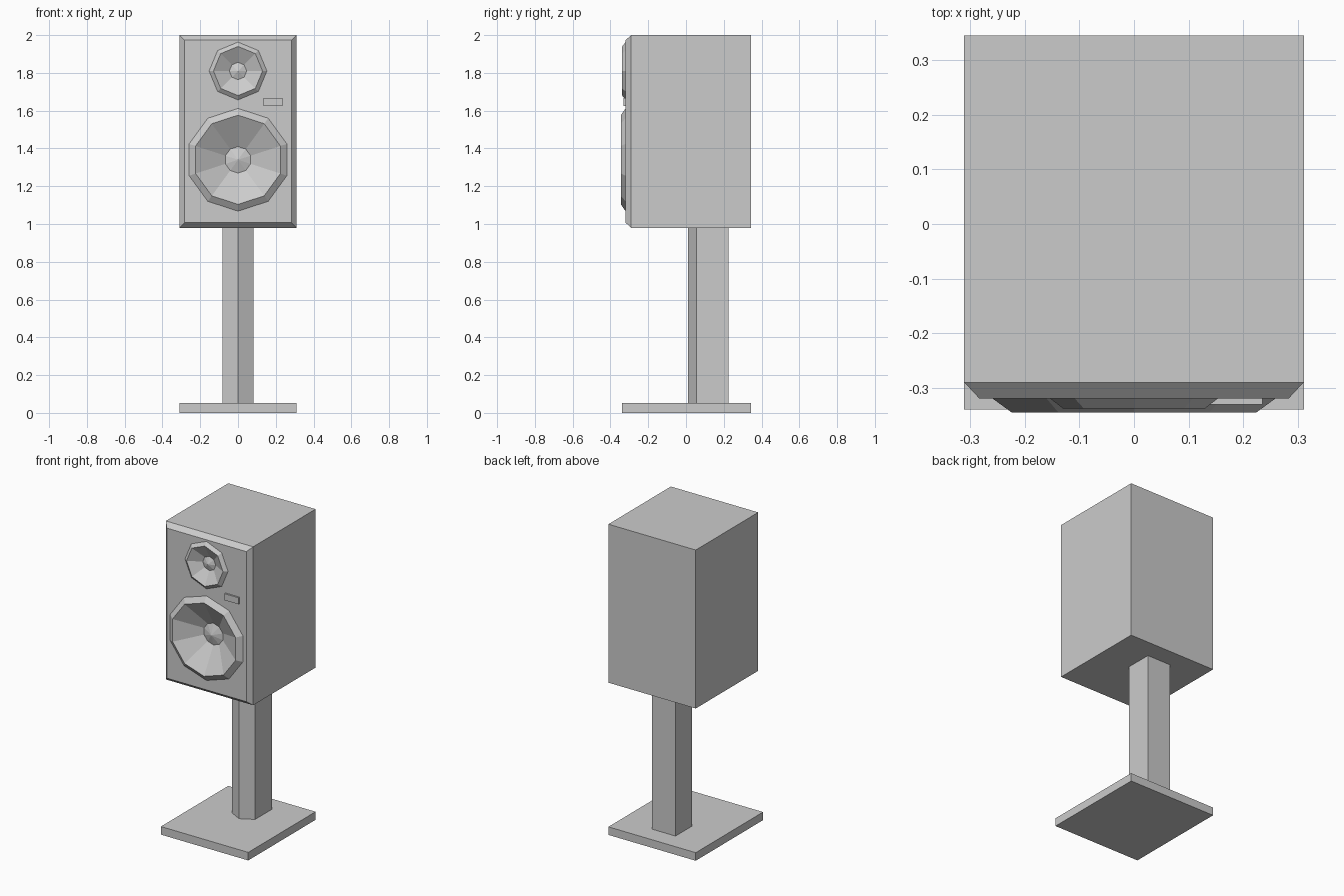
import bpy, bmesh, math

default_cube = bpy.data.objects.get("Cube")
if default_cube:
    bpy.data.objects.remove(default_cube, do_unlink=True)

grey = bpy.data.materials.new("light grey")
grey.use_nodes = True
grey.diffuse_color = (0.6, 0.6, 0.6, 1)
grey.node_tree.nodes["Principled BSDF"].inputs["Base Color"].default_value = (0.6, 0.6, 0.6, 1)


def finish(name, bm):
    bmesh.ops.recalc_face_normals(bm, faces=bm.faces)
    mesh = bpy.data.meshes.new(name)
    bm.to_mesh(mesh)
    bm.free()
    mesh.materials.append(grey)
    obj = bpy.data.objects.new(name, mesh)
    bpy.context.collection.objects.link(obj)
    return obj


def loft(name, rings):
    """Skin a list of equal point rings and cap both ends."""
    bm = bmesh.new()
    loops = [[bm.verts.new(p) for p in ring] for ring in rings]
    for a, b in zip(loops, loops[1:]):
        for i in range(len(a)):
            j = (i + 1) % len(a)
            bm.faces.new((a[i], a[j], b[j], b[i]))
    bm.faces.new(loops[0])
    bm.faces.new(loops[-1])
    return finish(name, bm)


def rectangle(y, x0, x1, z0, z1):
    return [(x0, y, z0), (x1, y, z0), (x1, y, z1), (x0, y, z1)]


def polygon(y, radius, sides, z):
    angles = [math.pi / 2 + math.tau * i / sides for i in range(sides)]
    return [(radius * math.cos(a), y, z + radius * math.sin(a)) for a in angles]


def driver(name, z, sides, profile, tip):
    """Faceted rim and cone facing the front, closed by a pointed dust cap."""
    bm = bmesh.new()
    loops = [[bm.verts.new(p) for p in polygon(y, r, sides, z)] for r, y in profile]
    apex = bm.verts.new((0, tip, z))
    for i in range(sides):
        j = (i + 1) % sides
        for a, b in zip(loops, loops[1:]):
            bm.faces.new((a[i], a[j], b[j], b[i]))
        bm.faces.new((loops[-1][i], loops[-1][j], apex))
    obj = finish(name, bm)
    # An open shell has no inside, so aim its cap toward the front
    if obj.data.polygons[sides].normal.y > 0 or obj.data.polygons[len(profile) - 1].normal.y > 0:
        obj.data.flip_normals()
    return obj


# Cabinet with a chamfered front
cabinet = loft("cabinet", [
    rectangle(0.345, -0.311, 0.311, 0.98, 2.0),
    rectangle(-0.29, -0.311, 0.311, 0.98, 2.0),
    rectangle(-0.32, -0.283, 0.283, 1.007, 1.973),
])

# Openings in the front panel, one behind each driver
for z, radius, sides, depth in ((1.34, 0.25, 10, -0.2), (1.81, 0.14, 8, -0.25)):
    cutter = loft("opening_cutter", [polygon(-0.5, radius, sides, z),
                                     polygon(depth, radius, sides, z)])
    cutter.hide_render = True
    cut = cabinet.modifiers.new("opening", 'BOOLEAN')
    cut.operation = 'DIFFERENCE'
    cut.solver = 'EXACT'
    cut.object = cutter
    bpy.context.view_layer.objects.active = cabinet
    bpy.ops.object.modifier_apply(modifier=cut.name)
    bpy.data.objects.remove(cutter, do_unlink=True)

# Drivers: rim foot, rim crest, cone base
driver("woofer", 1.34, 10, [(0.272, -0.32), (0.236, -0.345), (0.07, -0.25)], -0.272)
driver("tweeter", 1.81, 8, [(0.153, -0.32), (0.13, -0.338), (0.046, -0.292)], -0.308)

# Small blank plate on the front panel
loft("front_plate", [rectangle(-0.315, 0.135, 0.235, 1.625, 1.667),
                     rectangle(-0.331, 0.135, 0.235, 1.625, 1.667)])

# Five-sided post with its point to the front
outline = [(0, 0.01), (0.083, 0.055), (0.083, 0.225), (-0.083, 0.225), (-0.083, 0.055)]
loft("stand_post", [[(x, y, z) for x, y in outline] for z in (0.04, 0.985)])

# Floor plate
loft("stand_base", [rectangle(0.345, -0.311, 0.311, 0, 0.052),
                    rectangle(-0.34, -0.311, 0.311, 0, 0.052)])
